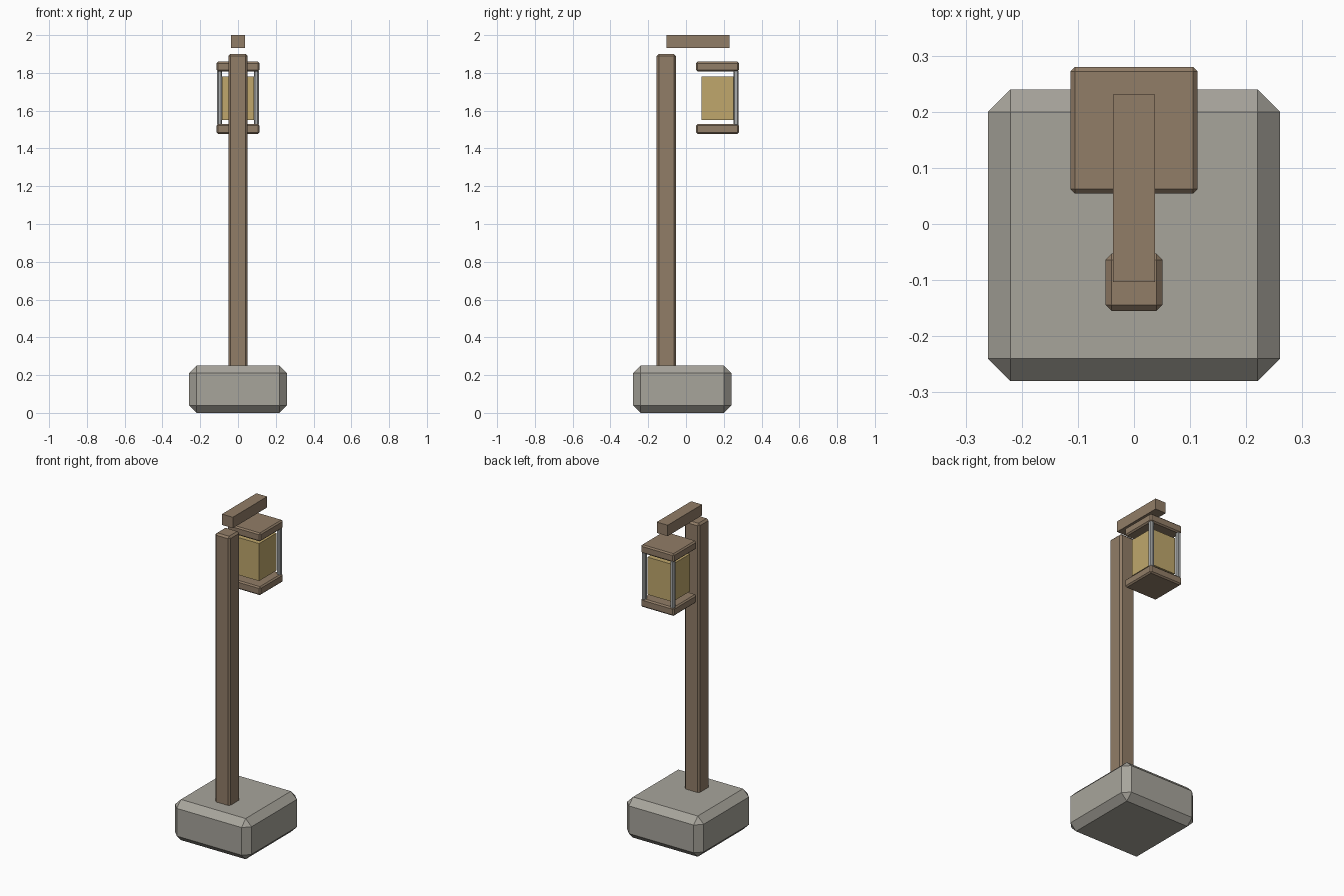
import bpy
import bmesh
from mathutils import Vector

if "Cube" in bpy.data.objects:
    bpy.data.objects.remove(bpy.data.objects["Cube"], do_unlink=True)


def material(name, srgb):
    """Flat material from display values, stored as linear."""
    color = [(c / 255) ** 2.2 for c in srgb] + [1]
    mat = bpy.data.materials.new(name)
    mat.use_nodes = True
    mat.diffuse_color = color
    mat.node_tree.nodes["Principled BSDF"].inputs["Base Color"].default_value = color
    return mat


stone = material("stone grey", (166, 163, 154))
wood = material("wood brown", (144, 124, 103))
glow = material("lamp amber", (190, 166, 108))
metal = material("metal grey", (170, 172, 172))


def block(name, low, high, mat, bevel=0):
    """Box between two corners, with chamfered edges."""
    low, high = Vector(low), Vector(high)
    bm = bmesh.new()
    bmesh.ops.create_cube(bm, size=1)
    bmesh.ops.scale(bm, vec=high - low, verts=bm.verts)
    if bevel:
        bmesh.ops.bevel(bm, geom=bm.edges[:], offset=bevel, segments=1,
                        affect='EDGES', profile=0.5)
    mesh = bpy.data.meshes.new(name)
    bm.to_mesh(mesh)
    bm.free()
    mesh.materials.append(mat)
    obj = bpy.data.objects.new(name, mesh)
    obj.location = (low + high) / 2
    bpy.context.collection.objects.link(obj)
    return obj


# Footing, post and overhanging arm
block("stone_base", (-0.26, -0.28, 0), (0.26, 0.24, 0.25), stone, 0.04)
block("post", (-0.051, -0.155, 0.2), (0.051, -0.053, 1.9), wood, 0.011)
block("arm", (-0.037, -0.103, 1.933), (0.037, 0.231, 2.0), wood)

# Lantern plates and glowing core
for name, z in (("lantern_floor", 1.477), ("lantern_roof", 1.807)):
    block(name, (-0.113, 0.054, z), (0.113, 0.28, z + 0.052), wood, 0.008)
block("lantern_core", (-0.085, 0.083, 1.55), (0.085, 0.253, 1.78), glow)

# Two metal bars at the back corners
for side, x in (("right", -0.097), ("left", 0.097)):
    block("lantern_bar_" + side, (x - 0.013, 0.252, 1.52),
          (x + 0.013, 0.278, 1.815), metal, 0.006)
